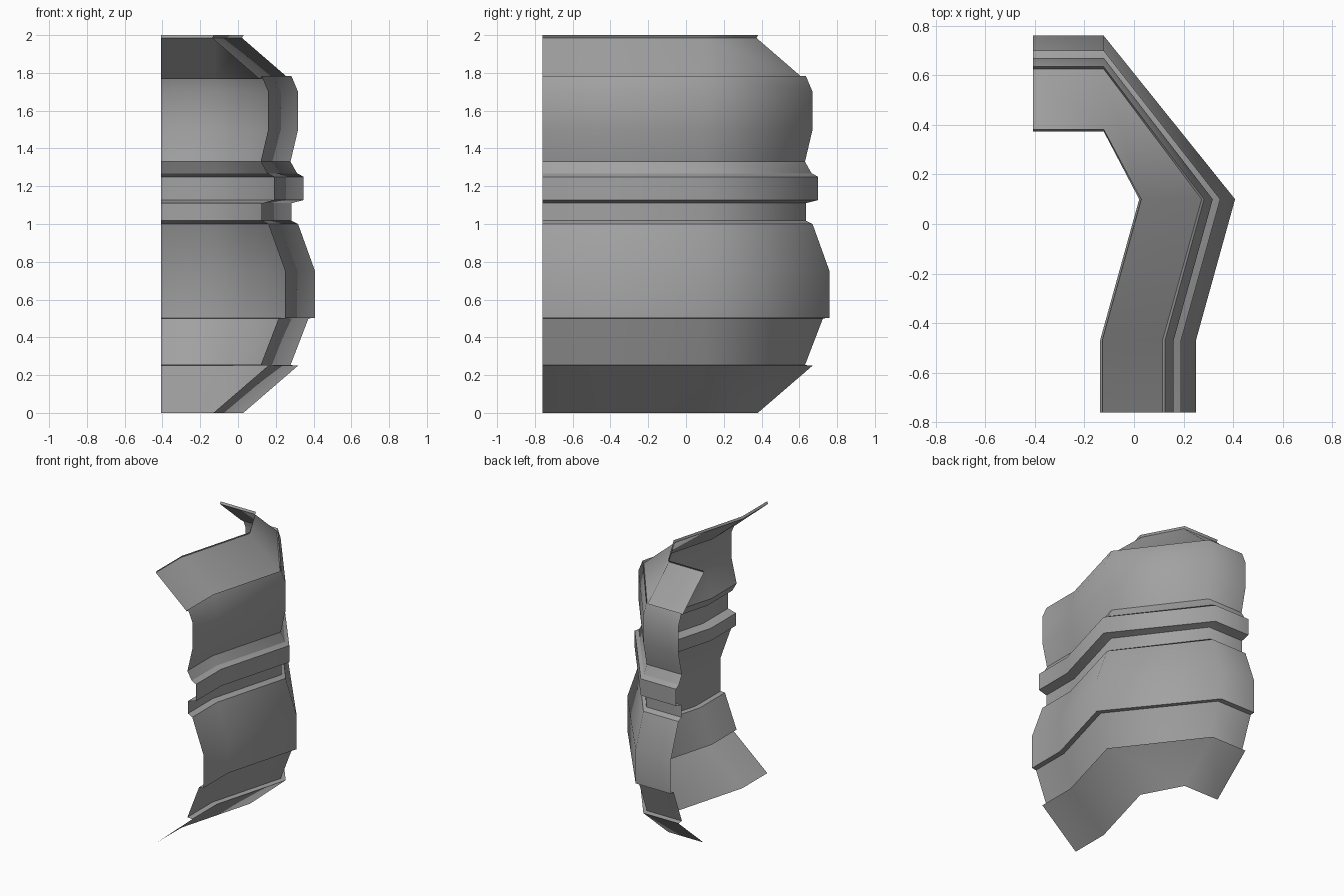
import bpy
import bmesh
from mathutils import Vector

cube = bpy.data.objects.get("Cube")
if cube:
    bpy.data.objects.remove(cube, do_unlink=True)

# Single grey finish
grey = bpy.data.materials.new("mid_grey")
grey.use_nodes = True
colour = (0.36, 0.36, 0.36, 1)
grey.diffuse_color = colour
grey.node_tree.nodes["Principled BSDF"].inputs["Base Color"].default_value = colour

# Outermost plan path from back to front, with the inward direction at each corner
path = [((-0.408, 0.76), (0, -1)), ((-0.122, 0.76), (0, -1)),
        ((0.408, 0.1), (-1, 0)),
        ((0.25, -0.47), (-1, 0)), ((0.25, -0.76), (-1, 0))]

# Wall profile from bottom to top: inset, height, crease
profile = [(0.38, 0, True), (0.09, 0.25, True), (0.13, 0.253, True),
           (0.035, 0.5, True), (0, 0.503, True), (0, 0.75, False),
           (0.09, 1.0, True), (0.125, 1.018, True), (0.125, 1.11, True),
           (0.06, 1.127, True), (0.06, 1.25, True), (0.095, 1.268, True),
           (0.13, 1.33, True), (0.09, 1.5, False), (0.09, 1.7, False),
           (0.125, 1.783, True), (0.135, 1.767, True),
           (0.387, 1.985, True), (0.378, 2.0, True)]

# Sweep the profile along the path as an open shell
bm = bmesh.new()
rows = [[bm.verts.new(Vector((*p, z)) + Vector((*d, 0)) * inset) for p, d in path]
        for inset, z, _ in profile]
for low, high in zip(rows, rows[1:]):
    for i in range(len(path) - 1):
        face = bm.faces.new((low[i], high[i], high[i + 1], low[i + 1]))
        face.smooth = True

# Keep the steps crisp while the corners stay rounded in shading
for row, (_, _, crease) in zip(rows, profile):
    for a, b in zip(row, row[1:]):
        bm.edges.get((a, b)).smooth = not crease

mesh = bpy.data.meshes.new("stepped_wall_shell")
bm.to_mesh(mesh)
bm.free()
mesh.materials.append(grey)
shell = bpy.data.objects.new("stepped_wall_shell", mesh)
bpy.context.collection.objects.link(shell)
